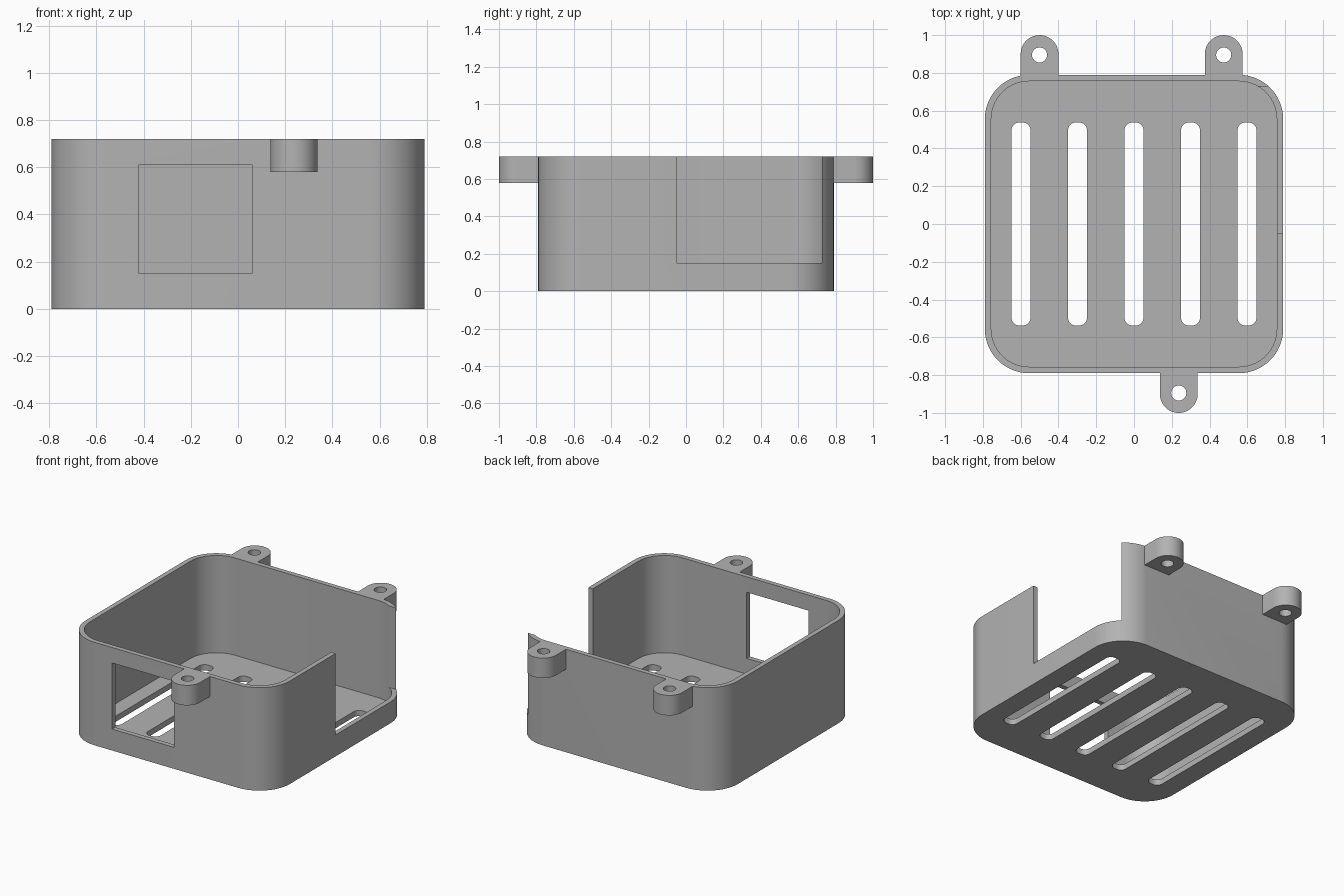
import bpy
import bmesh
from math import cos, sin, pi, radians

cube = bpy.data.objects.get("Cube")
if cube:
    bpy.data.objects.remove(cube, do_unlink=True)

HALF, WALL, FLOOR, TOP = 0.79, 0.034, 0.04, 0.72
CORNER = 0.235
OVER = 0.1  # how far cutters overshoot

grey = bpy.data.materials.new("plain grey")
grey.use_nodes = True
colour = (0.45, 0.45, 0.45, 1)
grey.diffuse_color = colour
grey.node_tree.nodes["Principled BSDF"].inputs["Base Color"].default_value = colour


def prism(name, x, y, z, radii=(0, 0, 0, 0), steps=14):
    """Upright block over ranges x, y, z; radii run counter-clockwise from +x +y."""
    points = []
    corners = [(x[1], y[1], -1, -1), (x[0], y[1], 1, -1),
               (x[0], y[0], 1, 1), (x[1], y[0], -1, 1)]
    for i, ((cx, cy, sx, sy), r) in enumerate(zip(corners, radii)):
        if r == 0:
            points.append((cx, cy))
            continue
        for s in range(steps + 1):
            a = (i + s / steps) * pi / 2
            points.append((cx + sx * r + r * cos(a), cy + sy * r + r * sin(a)))
    bm = bmesh.new()
    base = bm.faces.new([bm.verts.new((px, py, z[0])) for px, py in points])
    top = bmesh.ops.extrude_face_region(bm, geom=[base])
    verts = [v for v in top["geom"] if isinstance(v, bmesh.types.BMVert)]
    bmesh.ops.translate(bm, vec=(0, 0, z[1] - z[0]), verts=verts)
    bmesh.ops.remove_doubles(bm, verts=bm.verts, dist=0.00001)
    bmesh.ops.recalc_face_normals(bm, faces=bm.faces)
    mesh = bpy.data.meshes.new(name)
    bm.to_mesh(mesh)
    bm.free()
    mesh.materials.append(grey)
    obj = bpy.data.objects.new(name, mesh)
    bpy.context.collection.objects.link(obj)
    return obj


def combine(target, tool, operation):
    """Apply a boolean and discard the tool."""
    mod = target.modifiers.new("boolean", 'BOOLEAN')
    mod.operation, mod.solver, mod.object = operation, 'EXACT', tool
    bpy.context.view_layer.objects.active = target
    bpy.ops.object.modifier_apply(modifier=mod.name)
    bpy.data.objects.remove(tool, do_unlink=True)


# Tray with rounded corners
outer = (-HALF, HALF)
tray = prism("vented_tray", outer, outer, (0, TOP), [CORNER] * 4)

# Screw tabs: two on the back, one on the front
TAB = 0.1
tabs = [(-0.5, 1), (0.475, 1), (0.237, -1)]
for x, side in tabs:
    ends = sorted((side * (HALF - 0.02), side))
    radii = (TAB, TAB, 0, 0) if side > 0 else (0, 0, TAB, TAB)
    tab = prism("screw_tab", (x - TAB, x + TAB), ends, (0.58, TOP), radii)
    combine(tray, tab, 'UNION')

# Hollow inside
inner = (-HALF + WALL, HALF - WALL)
cavity = prism("cavity", inner, inner, (FLOOR, TOP + OVER), [CORNER - WALL] * 4)
combine(tray, cavity, 'DIFFERENCE')

# Screw holes
HOLE = 0.04
for x, side in tabs:
    y = side * (1 - TAB - 0.005)
    hole = prism("screw_hole", (x - HOLE, x + HOLE), (y - HOLE, y + HOLE),
                 (0.5, TOP + OVER), [HOLE] * 4, 8)
    combine(tray, hole, 'DIFFERENCE')

# Five vent slots through the floor
for i in range(-2, 3):
    x = i * 0.299
    slot = prism("vent_slot", (x - 0.05, x + 0.05), (-0.537, 0.537),
                 (-OVER, FLOOR + OVER), [0.04] * 4, 8)
    combine(tray, slot, 'DIFFERENCE')

# Front window, and open notch in the left wall
window = prism("window", (-0.42, 0.06), (-HALF - OVER, -HALF + OVER), (0.15, 0.612))
combine(tray, window, 'DIFFERENCE')
notch = prism("notch", (0.6, HALF + OVER), (-0.05, 0.727), (0.15, TOP + OVER))
combine(tray, notch, 'DIFFERENCE')

# Smooth curved walls, crisp edges
bpy.ops.object.select_all(action='DESELECT')
tray.select_set(True)
bpy.context.view_layer.objects.active = tray
bpy.ops.object.shade_smooth_by_angle(angle=radians(30))
